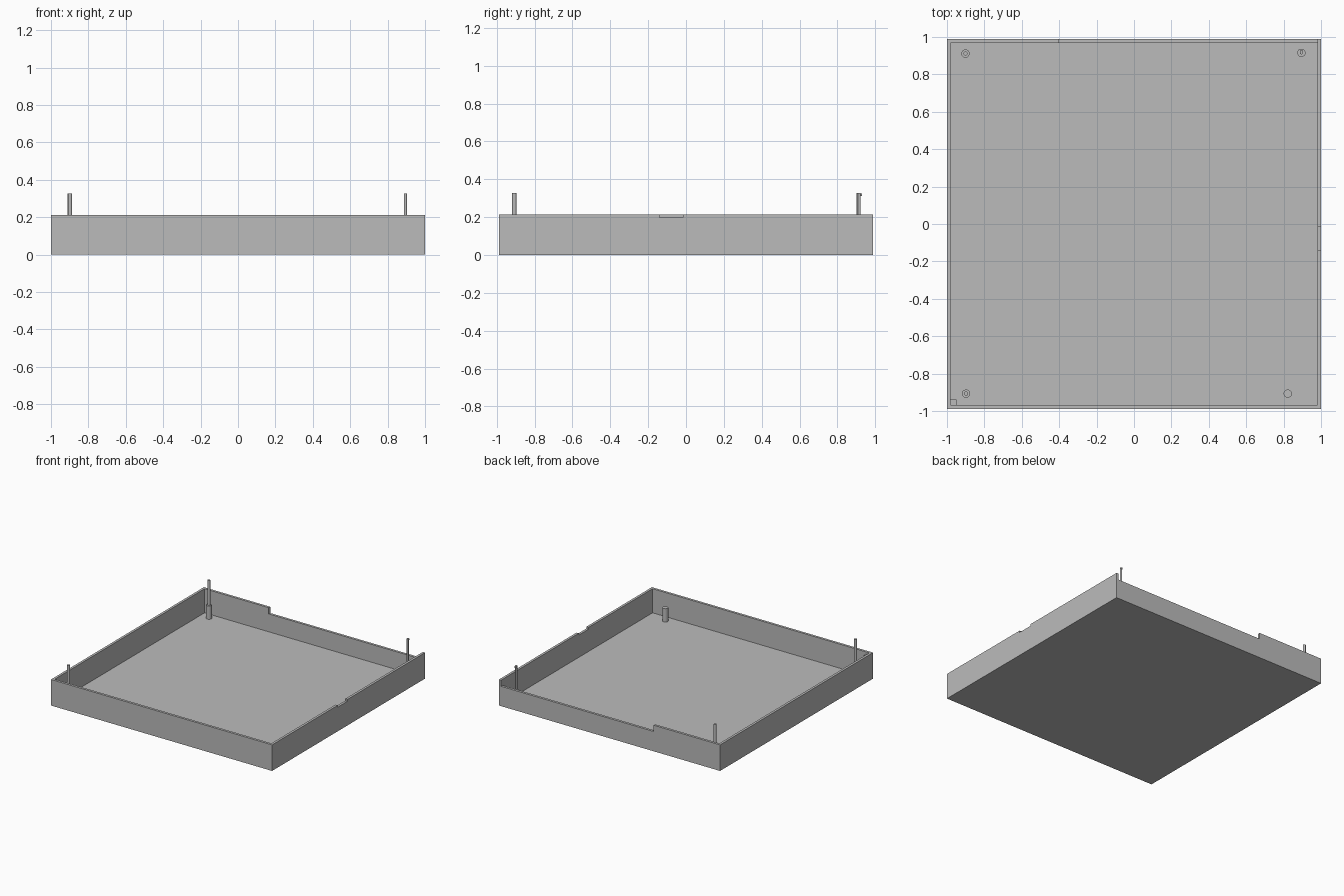
import bpy
import math

if "Cube" in bpy.data.objects:
    bpy.data.objects.remove(bpy.data.objects["Cube"], do_unlink=True)

grey = bpy.data.materials.new("plain_grey")
grey.use_nodes = True
COLOUR = (0.5, 0.5, 0.5, 1)
grey.diffuse_color = COLOUR
for node in grey.node_tree.nodes:
    if node.type == 'BSDF_PRINCIPLED':
        node.inputs["Base Color"].default_value = COLOUR

HX, HY = 1.0, 0.988          # half sizes of the tray
WALL, FLOOR, RIM = 0.02, 0.016, 0.213


def box(name, low, high):
    """Box between two opposite corners."""
    bpy.ops.mesh.primitive_cube_add(size=1)
    ob = bpy.context.object
    ob.name = name
    ob.location = [(a + b) / 2 for a, b in zip(low, high)]
    ob.scale = [b - a for a, b in zip(low, high)]
    bpy.ops.object.transform_apply(location=True, rotation=True, scale=True)
    ob.data.materials.append(grey)
    return ob


def cylinder(name, x, y, radius, bottom, top):
    """Upright smooth cylinder."""
    bpy.ops.mesh.primitive_cylinder_add(
        vertices=32, radius=radius, depth=top - bottom,
        location=(x, y, (bottom + top) / 2))
    ob = bpy.context.object
    ob.name = name
    bpy.ops.object.shade_smooth_by_angle(angle=math.radians(35))
    ob.data.materials.append(grey)
    return ob


def cut(target, low, high):
    """Remove a box-shaped volume from the target."""
    cutter = box("cutter", low, high)
    cutter.hide_render = True
    mod = target.modifiers.new("cut", 'BOOLEAN')
    mod.operation = 'DIFFERENCE'
    mod.solver = 'EXACT'
    mod.object = cutter
    bpy.context.view_layer.objects.active = target
    bpy.ops.object.modifier_apply(modifier=mod.name)
    bpy.data.objects.remove(cutter, do_unlink=True)


# Open tray: cavity, long low section in the back wall, small side notch
tray = box("tray", (-HX, -HY, 0), (HX, HY, RIM))
IX, IY = HX - WALL, HY - WALL
cut(tray, (-IX, -IY, FLOOR), (IX, IY, 1))
cut(tray, (-0.4, IY - 0.01, 0.162), (IX, HY + 0.1, 1))
cut(tray, (IX - 0.01, -0.14, 0.198), (HX + 0.1, -0.015, 1))

# Mounting posts, three of them carrying a tall pin
posts = {
    "back_right": (-0.901, 0.911, 0.011),
    "back_left": (0.895, 0.915, 0.008),
    "front_right": (-0.898, -0.907, 0.011),
    "front_left": (0.822, -0.907, None),
}
for place, (x, y, pin) in posts.items():
    cylinder(place + "_post", x, y, 0.022, FLOOR - 0.002, 0.125)
    if pin:
        cylinder(place + "_pin", x, y, pin, 0.12, 0.327)

# Small catch at the tip of the back left pin
box("pin_catch", (0.89, 0.915, 0.312), (0.9, 0.929, 0.325))

# Block in the front corner
box("corner_block", (-IX - 0.002, -IY - 0.002, FLOOR - 0.002),
    (-0.95, -0.938, 0.195))
